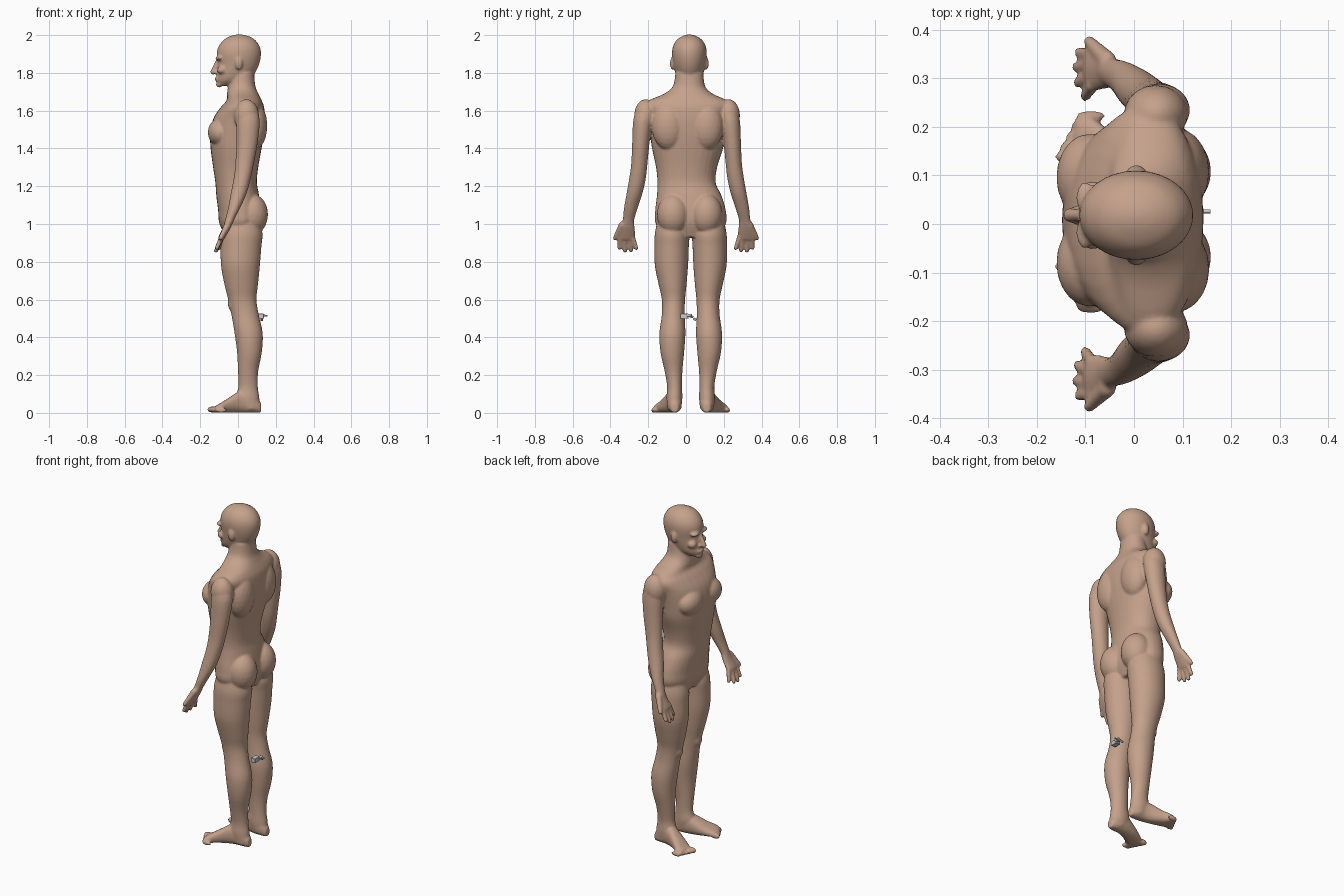
import bpy, bmesh
from math import cos, sin, pi
from mathutils import Vector, Matrix


def spread(rings, steps=4):
    """Catmull-Rom interpolation through a list of ring tuples."""
    out = []
    for i in range(len(rings) - 1):
        p = [Vector(rings[max(0, min(len(rings) - 1, i + k))]) for k in (-1, 0, 1, 2)]
        for s in range(steps):
            t = s / steps
            out.append(0.5 * (2 * p[1] + (p[2] - p[0]) * t
                              + (2 * p[0] - 5 * p[1] + 4 * p[2] - p[3]) * t * t
                              + (3 * p[1] - p[0] - 3 * p[2] + p[3]) * t ** 3))
    return out + [Vector(rings[-1])]


def loft(bm, rings, upright=True, power=1.0, n=32):
    """Rings (cx, cy, cz, r1, r2), horizontal if upright, otherwise facing x."""
    loops = []
    for cx, cy, cz, a, b in spread(rings):
        loop = []
        for k in range(n):
            c, s = cos(2 * pi * k / n), sin(2 * pi * k / n)
            c = abs(c) ** power * (1 if c > 0 else -1)
            s = abs(s) ** power * (1 if s > 0 else -1)
            co = (cx + a * c, cy + b * s, cz) if upright else (cx, cy + a * c, cz + b * s)
            loop.append(bm.verts.new(co))
        loops.append(loop)
    for p, q in zip(loops, loops[1:]):
        for k in range(n):
            j = (k + 1) % n
            bm.faces.new((p[k], p[j], q[j], q[k]))
    bm.faces.new(loops[0])
    bm.faces.new(loops[-1])


def blob(bm, centre, radii):
    m = Matrix.Translation(centre) @ Matrix.Diagonal((*radii, 1))
    bmesh.ops.create_icosphere(bm, subdivisions=3, radius=1, matrix=m)


def finger(bm, a, b, r0, r1, n=9):
    a, b = Vector(a), Vector(b)
    for i in range(n):
        t = i / (n - 1)
        r = r0 + (r1 - r0) * t
        blob(bm, a.lerp(b, t), (r, r, r))


def column(rows):
    """(z, front, back, centre y, half width) to loft rings."""
    return [((f + k) / 2, c, z, (k - f) / 2, h) for z, f, k, c, h in rows]


bm = bmesh.new()

# torso and neck
loft(bm, column([
    (0.93, -0.06, 0.09, 0.025, 0.12), (1.00, -0.098, 0.118, 0.025, 0.185),
    (1.07, -0.105, 0.122, 0.024, 0.187), (1.15, -0.115, 0.112, 0.017, 0.171),
    (1.22, -0.12, 0.10, 0.003, 0.154), (1.30, -0.132, 0.107, 0.003, 0.162),
    (1.40, -0.145, 0.125, 0.008, 0.188), (1.48, -0.147, 0.138, 0.008, 0.20),
    (1.56, -0.13, 0.143, 0.008, 0.215), (1.62, -0.09, 0.138, 0.008, 0.235),
    (1.655, -0.06, 0.125, 0.01, 0.205), (1.69, -0.058, 0.108, 0.013, 0.128),
    (1.73, -0.052, 0.092, 0.016, 0.085), (1.80, -0.035, 0.085, 0.018, 0.074)]), power=0.92)

# head and face
loft(bm, column([
    (1.732, -0.105, -0.04, 0.018, 0.025), (1.76, -0.116, 0.05, 0.018, 0.058),
    (1.80, -0.112, 0.09, 0.018, 0.075), (1.85, -0.108, 0.113, 0.018, 0.086),
    (1.90, -0.113, 0.122, 0.018, 0.092), (1.94, -0.103, 0.115, 0.018, 0.087),
    (1.975, -0.075, 0.09, 0.018, 0.067), (1.995, -0.04, 0.055, 0.018, 0.036),
    (2.003, -0.01, 0.02, 0.018, 0.01)]))
finger(bm, (-0.108, 0.018, 1.86), (-0.132, 0.018, 1.805), 0.012, 0.015)
blob(bm, (-0.108, 0.018, 1.767), (0.016, 0.028, 0.013))
blob(bm, (-0.10, 0.018, 1.738), (0.017, 0.026, 0.016))

for s in (-1, 1):
    # ears, brows, cheeks, nostrils
    blob(bm, (0.005, 0.018 + s * 0.089, 1.85), (0.02, 0.014, 0.034))
    blob(bm, (-0.10, 0.018 + s * 0.036, 1.878), (0.02, 0.034, 0.012))
    blob(bm, (-0.085, 0.018 + s * 0.045, 1.815), (0.026, 0.026, 0.022))
    blob(bm, (-0.116, 0.018 + s * 0.011, 1.802), (0.013, 0.01, 0.009))

    # chest, shoulder blades, shoulders, buttocks
    blob(bm, (-0.092, 0.008 + s * 0.088, 1.485), (0.068, 0.09, 0.075))
    blob(bm, (0.085, 0.008 + s * 0.10, 1.52), (0.07, 0.09, 0.13))
    blob(bm, (0.045, 0.006 + s * 0.22, 1.573), (0.066, 0.06, 0.088))
    blob(bm, (0.073, 0.02 + s * 0.088, 1.05), (0.086, 0.086, 0.11))

    # arm from shoulder to knuckles
    loft(bm, [(x, 0.003 + s * d, z, rx, ry) for z, x, d, rx, ry in [
        (1.62, 0.05, 0.215, 0.045, 0.045), (1.55, 0.053, 0.230, 0.062, 0.052),
        (1.43, 0.048, 0.242, 0.056, 0.046), (1.32, 0.035, 0.25, 0.049, 0.043),
        (1.24, 0.022, 0.26, 0.045, 0.044), (1.16, 0.003, 0.276, 0.042, 0.042),
        (1.08, -0.022, 0.296, 0.031, 0.036), (1.02, -0.045, 0.308, 0.024, 0.031),
        (0.98, -0.06, 0.315, 0.021, 0.041), (0.935, -0.083, 0.318, 0.019, 0.047),
        (0.915, -0.09, 0.317, 0.014, 0.042)]])

    # fingers and thumb
    for y0, y1, z1, x1 in [(0.284, 0.263, 0.872, -0.10), (0.306, 0.291, 0.860, -0.115),
                           (0.328, 0.323, 0.858, -0.117), (0.350, 0.353, 0.874, -0.112)]:
        finger(bm, (-0.085, s * y0, 0.935), (x1, s * y1, z1), 0.0135, 0.0115)
    finger(bm, (-0.055, s * 0.338, 0.995), (-0.092, s * 0.376, 0.925), 0.019, 0.012)

    # leg
    loft(bm, column([(z, f, k, 0.025 + s * (i + o) / 2, (o - i) / 2) for z, f, k, i, o in [
        (1.02, -0.07, 0.11, 0.03, 0.175), (0.95, -0.09, 0.13, 0.008, 0.19),
        (0.88, -0.092, 0.124, 0.010, 0.192), (0.78, -0.09, 0.116, 0.014, 0.19),
        (0.68, -0.072, 0.106, 0.022, 0.17), (0.60, -0.052, 0.098, 0.03, 0.153),
        (0.52, -0.035, 0.11, 0.032, 0.153), (0.42, -0.018, 0.131, 0.028, 0.166),
        (0.32, -0.005, 0.126, 0.035, 0.16), (0.22, 0.0, 0.107, 0.044, 0.138),
        (0.14, 0.002, 0.105, 0.046, 0.125), (0.08, -0.01, 0.113, 0.044, 0.128),
        (0.02, 0.02, 0.117, 0.05, 0.122)]]))
    blob(bm, (-0.02, 0.025 + s * 0.09, 0.58), (0.034, 0.036, 0.05))

    # foot and toes
    loft(bm, [(x, 0.025 + s * d, 0.001 + h / 2, w, h / 2) for x, d, w, h in [
        (0.122, 0.085, 0.018, 0.05), (0.09, 0.085, 0.034, 0.09), (0.04, 0.088, 0.039, 0.115),
        (0.0, 0.098, 0.043, 0.11), (-0.05, 0.118, 0.05, 0.078),
        (-0.09, 0.14, 0.056, 0.053), (-0.12, 0.146, 0.046, 0.036)]],
        upright=False, power=0.85)
    for i in range(5):
        blob(bm, (-0.133 + 0.011 * i, 0.025 + s * (0.113 + 0.021 * i), 0.018 - 0.001 * i),
             (0.031, 0.0145 - 0.0008 * i, 0.018 - 0.001 * i))

bmesh.ops.recalc_face_normals(bm, faces=bm.faces[:])
mesh = bpy.data.meshes.new("body")
bm.to_mesh(mesh)
bm.free()
body = bpy.data.objects.new("body", mesh)
bpy.context.collection.objects.link(body)
skin = bpy.data.materials.new("skin")
skin.diffuse_color = (0.56, 0.36, 0.26, 1)
mesh.materials.append(skin)

# fuse all masses into one smooth skin
fuse = body.modifiers.new("fuse", 'REMESH')
fuse.mode = 'VOXEL'
fuse.voxel_size = 0.006
fuse.use_smooth_shade = True
soften = body.modifiers.new("soften", 'SMOOTH')
soften.factor = 0.5
soften.iterations = 6


# small metal device behind the knees
def block(name, centre, size, turn=0.0):
    bpy.ops.mesh.primitive_cube_add(size=1, location=centre, rotation=(turn, 0, 0))
    ob = bpy.context.object
    ob.name = name
    ob.scale = size
    bpy.ops.object.transform_apply(location=False, rotation=False, scale=True)
    bev = ob.modifiers.new("bevel", 'BEVEL')
    bev.width = 0.002


def rod(name, centre, radius, length, rot):
    bpy.ops.mesh.primitive_cylinder_add(vertices=16, radius=radius, depth=length,
                                        location=centre, rotation=rot)
    bpy.context.object.name = name
    bpy.ops.object.shade_smooth_by_angle()


block("device_body", (0.122, -0.01, 0.512), (0.03, 0.044, 0.026))
block("device_arm", (0.128, 0.024, 0.511), (0.014, 0.03, 0.012), -0.3)
block("device_tip", (0.125, 0.046, 0.496), (0.014, 0.018, 0.012), -0.7)
rod("device_barrel", (0.135, 0.018, 0.516), 0.008, 0.028, (pi / 2, 0, 0))
rod("device_pin", (0.142, 0.026, 0.514), 0.004, 0.03, (0, pi / 2, 0))
